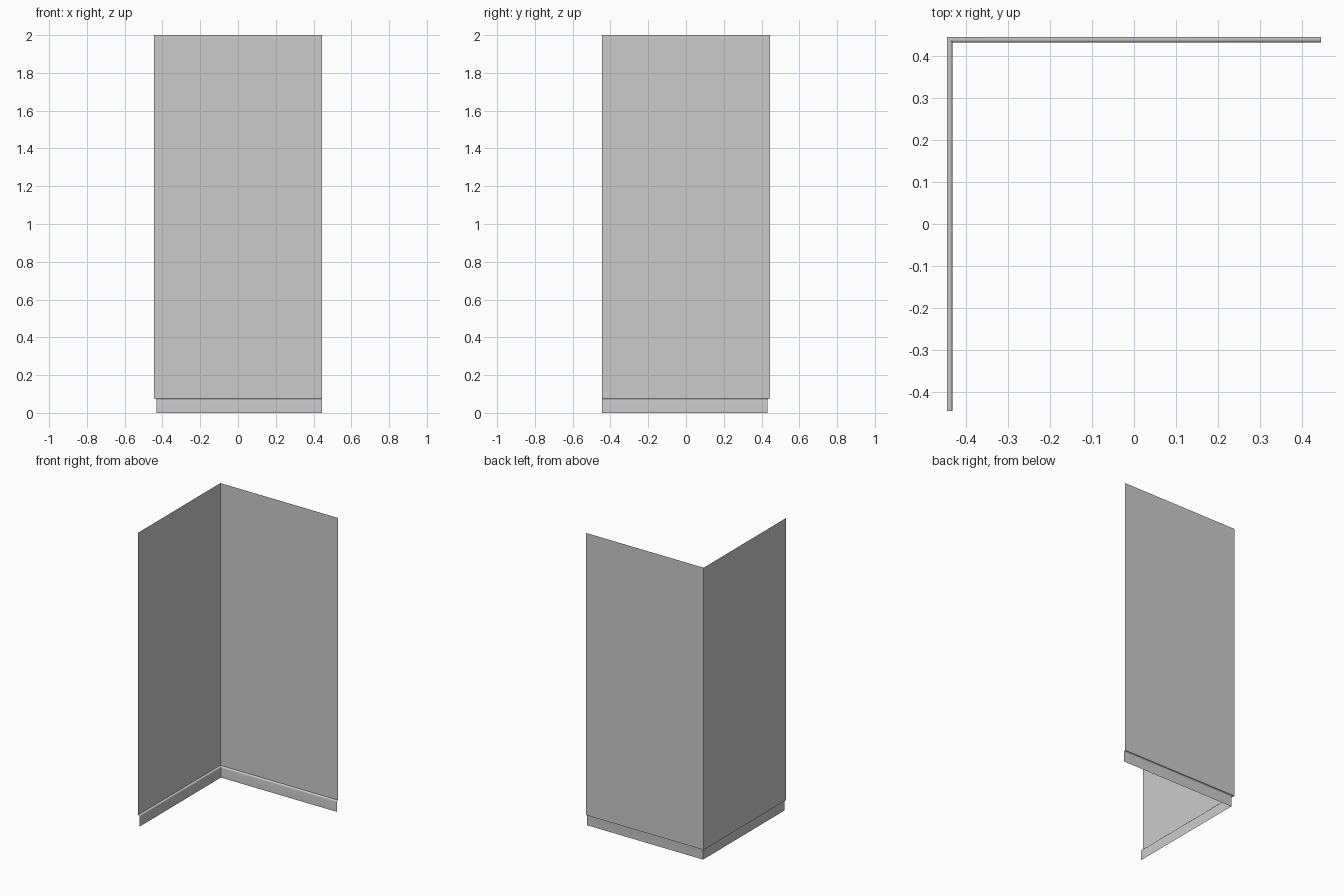
import bpy, bmesh, math

if "Cube" in bpy.data.objects:
    bpy.data.objects.remove(bpy.data.objects["Cube"])

H = 0.4445          # half width of the corner
STEP = 0.0135       # how far the skirting stands inward
R = 0.008           # rounding of the skirting's top edge

# Sheet profile: (inward offset, height), floor to wall top
profile = [(STEP, 0.0)]
for i in range(7):
    a = math.radians(15 * i)
    profile.append((STEP - R + R * math.cos(a), 0.075 - R + R * math.sin(a)))
profile.append((0.0, 0.075))
wall_profile = [(0.0, 0.075), (0.0, 2.0)]


def sweep(name, pts):
    """Sweep an open profile along the L-shaped corner with a mitred joint."""
    bm = bmesh.new()
    rows = []
    for d, z in pts:
        path = [(-H + d, -H), (-H + d, H - d), (H, H - d)]
        rows.append([bm.verts.new((x, y, z)) for x, y in path])
    for a, b in zip(rows, rows[1:]):
        for k in range(2):
            bm.faces.new((a[k], a[k + 1], b[k + 1], b[k]))
    mesh = bpy.data.meshes.new(name)
    bm.to_mesh(mesh)
    bm.free()
    ob = bpy.data.objects.new(name, mesh)
    bpy.context.collection.objects.link(ob)
    bpy.ops.object.select_all(action='DESELECT')
    ob.select_set(True)
    bpy.context.view_layer.objects.active = ob
    bpy.ops.object.shade_smooth_by_angle(angle=math.radians(30))
    return ob


# Tall wall sheets and the stepped skirting below them
sweep("corner_wall", wall_profile)
sweep("skirting", profile)
